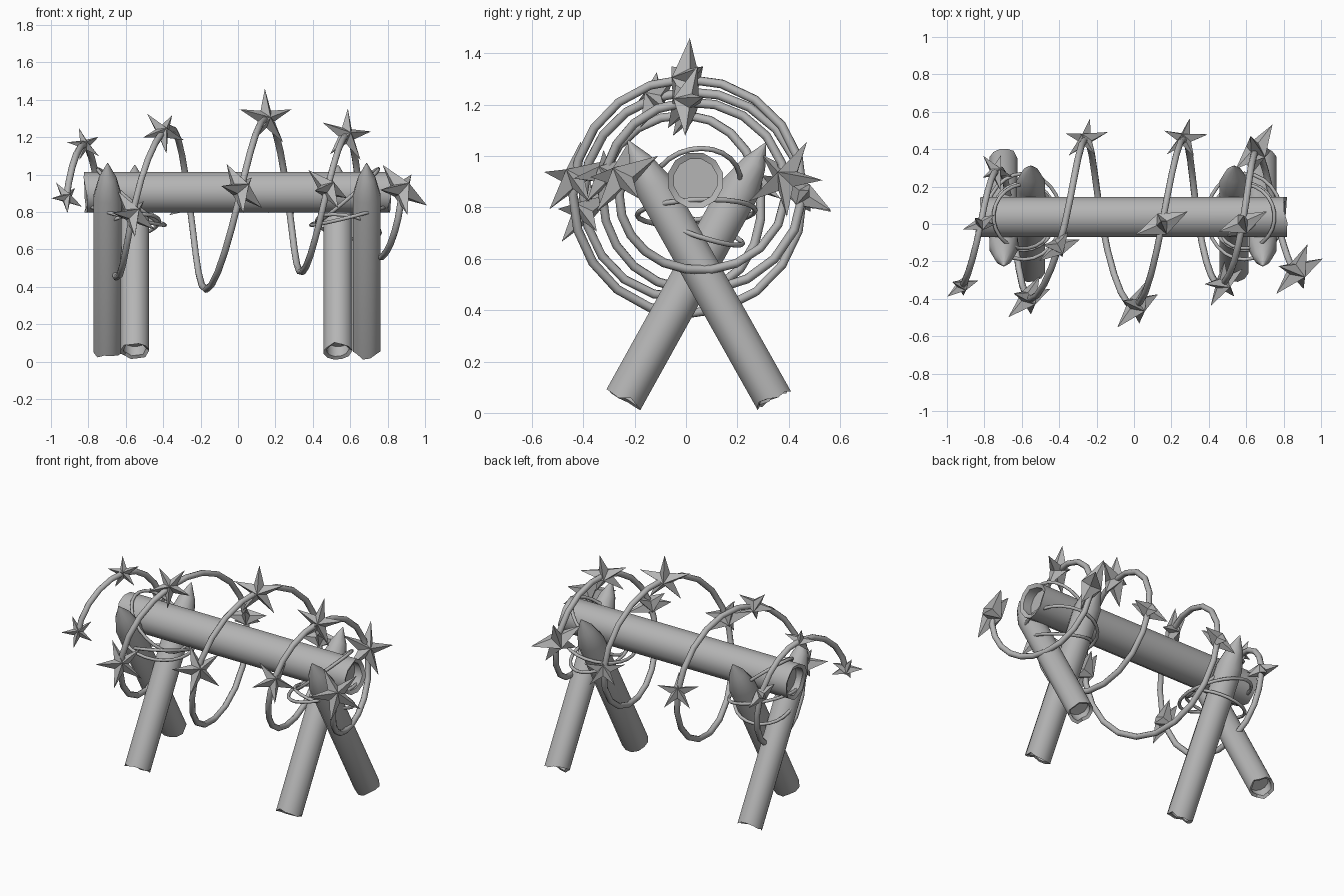
import bpy, bmesh, math, random
from mathutils import Vector

random.seed(4)
cube = bpy.data.objects.get("Cube")
if cube:
    bpy.data.objects.remove(cube, do_unlink=True)

# One plain grey for everything
grey = bpy.data.materials.new("plain grey")
grey.use_nodes = True
colour = (0.46, 0.46, 0.46, 1)
grey.diffuse_color = colour
grey.node_tree.nodes["Principled BSDF"].inputs["Base Color"].default_value = colour


def add_object(name, data):
    obj = bpy.data.objects.new(name, data)
    bpy.context.collection.objects.link(obj)
    data.materials.append(grey)
    bpy.ops.object.select_all(action='DESELECT')
    obj.select_set(True)
    bpy.context.view_layer.objects.active = obj
    return obj


def finish_mesh(name, bm):
    bmesh.ops.recalc_face_normals(bm, faces=bm.faces)
    mesh = bpy.data.meshes.new(name)
    bm.to_mesh(mesh)
    bm.free()
    return add_object(name, mesh)


def log(name, start, end, radius, point=0, jag=0.013, sides=12):
    """Log with splintered, hollowed ends; a point length sharpens the far end."""
    start, end = Vector(start), Vector(end)
    axis = end - start
    length = axis.length
    turn = axis.to_track_quat('Z', 'Y')
    chips = [[random.uniform(-jag, jag) for _ in range(sides)] for _ in range(2)]
    hollow = 0.78
    # each ring: distance along the log, radius factor, chip list
    rings = [(0.06, hollow, None), (0.01, hollow, chips[0]), (0, 1, chips[0])]
    if point:
        rings += [(length - point, 1, None), (length - point * 0.45, 0.62, None),
                  (length, 0.04, None)]
    else:
        rings += [(length, 1, chips[1]), (length - 0.01, hollow, chips[1]),
                  (length - 0.06, hollow, None)]
    bm = bmesh.new()
    loops = []
    for along, factor, chip in rings:
        loop = []
        for i in range(sides):
            a = math.tau * (i + 0.5) / sides
            z = along + (chip[i] if chip else 0)
            p = Vector((math.cos(a) * radius * factor, math.sin(a) * radius * factor, z))
            loop.append(bm.verts.new(start + turn @ p))
        loops.append(loop)
    for low, high in zip(loops, loops[1:]):
        for i in range(sides):
            j = (i + 1) % sides
            bm.faces.new((low[i], low[j], high[j], high[i]))
    bm.faces.new(loops[0])
    bm.faces.new(loops[-1])
    finish_mesh(name, bm)
    bpy.ops.object.shade_smooth_by_angle(angle=math.radians(35))


def tube(name, points, radius, cyclic=False):
    curve = bpy.data.curves.new(name, 'CURVE')
    curve.dimensions = '3D'
    curve.bevel_depth = radius
    curve.bevel_resolution = 2
    curve.use_fill_caps = True
    spline = curve.splines.new('POLY')
    spline.points.add(len(points) - 1)
    for target, p in zip(spline.points, points):
        target.co = (*p, 1)
    spline.use_cyclic_u = cyclic
    add_object(name, curve)
    bpy.ops.object.convert(target='MESH')


def star(name, centre, normal, size, spin):
    """Five-pointed barb with a tall ridge centre on both sides."""
    turn = Vector(normal).to_track_quat('Z', 'Y')
    bm = bmesh.new()

    def vert(x, y, z):
        return bm.verts.new(centre + turn @ Vector((x, y, z)))
    rim = []
    for i in range(10):
        a = math.radians(90 + spin + 36 * i)
        r = size * (0.32 if i % 2 else 1)
        rim.append(vert(r * math.cos(a), r * math.sin(a), 0))
    for peak in (vert(0, 0, size * 0.38), vert(0, 0, -size * 0.38)):
        for i in range(10):
            bm.faces.new((rim[i], rim[(i + 1) % 10], peak))
    finish_mesh(name, bm)


# Main beam
log("beam", (-0.815, 0.037, 0.905), (0.81, 0.037, 0.905), 0.111, jag=0.012)

# Crossed sharpened legs and rope ties at both ends
for side, s, outer, inner in (("right", -1, -0.697, -0.552), ("left", 1, 0.688, 0.535)):
    log(side + "_outer_leg", (outer, 0.338, 0.058), (outer, -0.225, 1.06), 0.077, point=0.2)
    log(side + "_inner_leg", (inner, -0.24, 0.058), (inner, 0.31, 1.05), 0.08, point=0.2)
    ties = [(0.78, (0.2, 0, 0.05), (0, 0.23, 0.01)),
            (0.72, (0.17, 0, -0.03), (0, 0.18, -0.06)),
            (0.89, (0.16, 0.02, 0.14), (-0.02, 0.17, 0))]
    for n, (z, u, v) in enumerate(ties):
        loop = []
        for i in range(24):
            a = math.tau * i / 24
            p = Vector((0.59, 0.04, z)) + Vector(u) * math.cos(a) + Vector(v) * math.sin(a)
            loop.append((s * p.x, p.y, p.z))
        tube(f"{side}_tie_{n + 1}", loop, 0.01, cyclic=True)

# Coiled wire: position along the beam and coil radius at each quarter turn
coil = [(-.92, .33), (-.82, .31), (-.73, .29), (-.65, .4), (-.55, .4), (-.37, .4),
        (-.26, .455), (-.17, .465), (0, .44), (.15, .45), (.27, .455), (.345, .37),
        (.46, .325), (.58, .36), (.66, .39), (.77, .29), (.87, .26)]


def coil_point(t):
    k = max(0, min(int(t), len(coil) - 2))
    f = t - k
    a, b, c, d = (Vector(coil[max(0, min(k + o, len(coil) - 1))]) for o in (-1, 0, 1, 2))
    p = b + (c - a) * f / 2 + (a - 2.5 * b + 2 * c - d / 2) * f**2 \
        + (1.5 * (b - c) + (d - a) / 2) * f**3
    angle = (t - 1) * math.pi / 2
    return Vector((p.x, p.y * math.sin(angle), 0.85 + p.y * math.cos(angle)))


tube("coiled_wire", [coil_point(i / 5) for i in range(82)], 0.018)

# Star barbs: quarter turn, facing, size, spin
stars = [(0.05, (.5, -.7, .5), .1, 20), (1, (.3, -.8, .4), .1, 10),
         (1.9, (.6, .3, .7), .11, 0), (3.9, (.6, -.6, .5), .15, 15),
         (4.8, (.4, -.7, .4), .13, -40), (6, (-.3, .5, .7), .13, 0),
         (8.1, (.65, -.5, .45), .16, 10), (9, (.4, -.9, .1), .16, 0),
         (10, (-.2, .5, .8), .13, 5), (12.15, (.6, -.4, .6), .14, 25),
         (13, (.4, -.85, .25), .15, -10), (13.9, (.75, -.45, .4), .17, -20),
         (16.17, (.6, -.55, .55), .17, -54)]
for n, (t, facing, size, spin) in enumerate(stars):
    star(f"star_barb_{n + 1}", coil_point(t), facing, size, spin)
